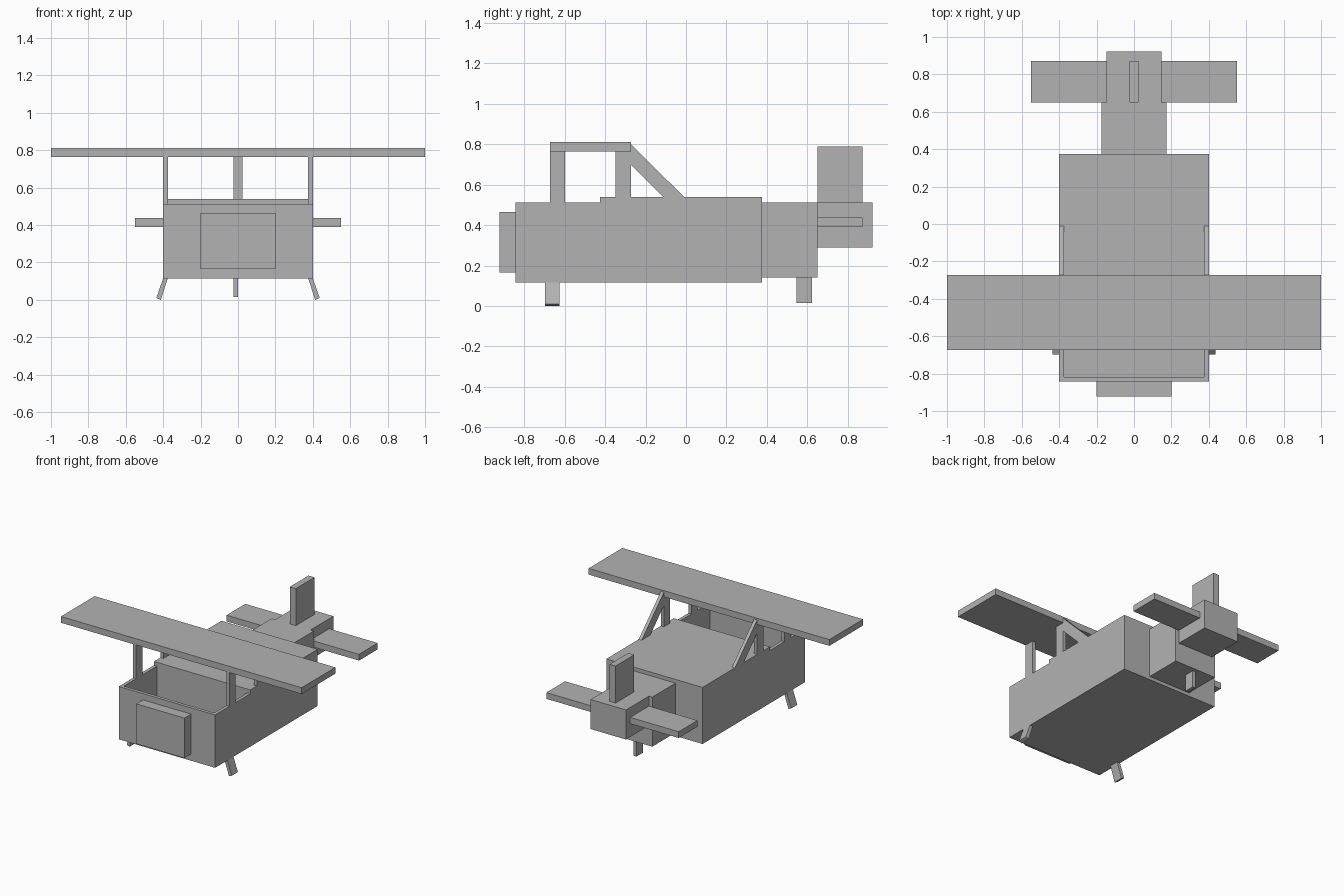
import bpy
import bmesh

if "Cube" in bpy.data.objects:
    bpy.data.objects.remove(bpy.data.objects["Cube"])

GREY = (0.45, 0.45, 0.45, 1.0)
mat = bpy.data.materials.new("plain_grey")
mat.use_nodes = True
mat.diffuse_color = GREY
mat.node_tree.nodes["Principled BSDF"].inputs["Base Color"].default_value = GREY


def prism(name, outline, start, end, axis):
    """Extrude a flat outline along x (points are y, z) or y (points are x, z)."""
    bm = bmesh.new()

    def place(p, d):
        return (d, p[0], p[1]) if axis == "x" else (p[0], d, p[1])

    face = bm.faces.new([bm.verts.new(place(p, start)) for p in outline])
    new = bmesh.ops.extrude_face_region(bm, geom=[face])["geom"]
    for v in new:
        if isinstance(v, bmesh.types.BMVert):
            v.co["xyz".index(axis)] = end
    bmesh.ops.recalc_face_normals(bm, faces=bm.faces)
    mesh = bpy.data.meshes.new(name)
    bm.to_mesh(mesh)
    bm.free()
    mesh.materials.append(mat)
    obj = bpy.data.objects.new(name, mesh)
    bpy.context.collection.objects.link(obj)
    return obj


def box(name, x, y, z):
    outline = [(y[0], z[0]), (y[1], z[0]), (y[1], z[1]), (y[0], z[1])]
    return prism(name, outline, x[0], x[1], "x")


HALF, WALL = 0.4, 0.025
INNER = HALF - WALL
BELLY, RIM, DECK = 0.115, 0.512, 0.54
FRONT, COCKPIT_END, BACK = -0.843, -0.425, 0.375
WING_Y, WING_Z = (-0.673, -0.273), (0.765, 0.812)

# Fuselage with an open cockpit at the front
box("rear_fuselage", (-HALF, HALF), (COCKPIT_END, BACK), (BELLY, DECK))
box("cockpit_floor", (-INNER, INNER), (FRONT + WALL, COCKPIT_END), (BELLY, BELLY + WALL))
box("cockpit_front_wall", (-INNER, INNER), (FRONT, FRONT + WALL), (BELLY, RIM))
box("nose", (-0.2, 0.2), (-0.922, FRONT), (0.165, 0.465))

# Wing
box("wing", (-1, 1), WING_Y, WING_Z)

# Tail
box("tail_boom", (-0.175, 0.175), (BACK, 0.65), (0.14, RIM))
box("tail_block", (-0.147, 0.147), (0.65, 0.922), (0.29, RIM))
box("tail_fin", (-0.025, 0.025), (0.65, 0.872), (RIM, 0.79))
box("tail_leg", (-0.025, 0), (0.547, 0.622), (0.015, 0.14))

# Parts on both sides
for side, s in (("left", 1), ("right", -1)):
    x = (s * INNER, s * HALF)
    box(side + "_cockpit_wall", x, (FRONT, COCKPIT_END), (BELLY, RIM))
    box(side + "_front_strut", x, (WING_Y[0], -0.598), (RIM, WING_Z[0]))
    box(side + "_rear_strut", x, (-0.348, WING_Y[1]), (DECK, WING_Z[0]))
    brace = [(WING_Y[1], 0.8), (WING_Y[1], 0.7), (-0.113, DECK), (-0.01, DECK)]
    prism(side + "_diagonal_brace", brace, x[0], x[1], "x")
    box(side + "_tailplane", (s * 0.147, s * 0.55), (0.65, 0.872), (0.39, 0.437))
    leg = [(s * INNER, BELLY), (s * HALF, BELLY), (s * 0.437, 0.01), (s * 0.413, 0)]
    prism(side + "_front_leg", leg, -0.697, -0.625, "y")
